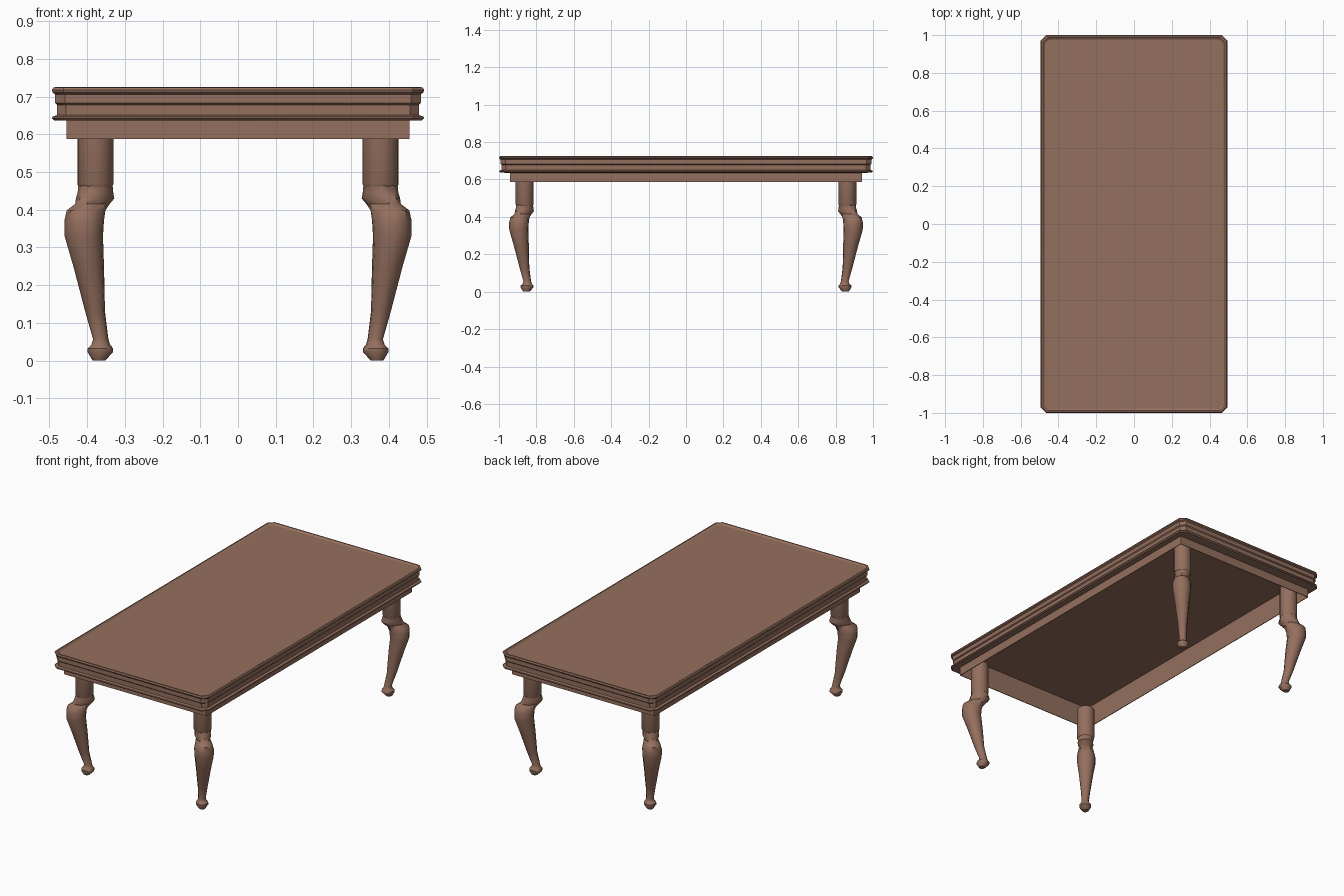
import bpy, bmesh, math

if "Cube" in bpy.data.objects:
    bpy.data.objects.remove(bpy.data.objects["Cube"])

wood = bpy.data.materials.new("brown wood")
wood.diffuse_color = (0.30, 0.16, 0.112, 1)
wood.use_nodes = True
wood.node_tree.nodes["Principled BSDF"].inputs["Base Color"].default_value = wood.diffuse_color


def loft(name, rings, smooth=35, caps=True):
    """Skin a list of equal-length point rings, optionally capping both ends."""
    bm = bmesh.new()
    loops = [[bm.verts.new(p) for p in ring] for ring in rings]
    n = len(loops[0])
    for a, b in zip(loops, loops[1:]):
        for i in range(n):
            j = (i + 1) % n
            bm.faces.new((a[i], a[j], b[j], b[i]))
    if caps:
        bm.faces.new(loops[0][::-1])
        bm.faces.new(loops[-1])
    bmesh.ops.recalc_face_normals(bm, faces=bm.faces)
    mesh = bpy.data.meshes.new(name)
    bm.to_mesh(mesh)
    bm.free()
    mesh.materials.append(wood)
    obj = bpy.data.objects.new(name, mesh)
    bpy.context.collection.objects.link(obj)
    bpy.ops.object.select_all(action='DESELECT')
    obj.select_set(True)
    bpy.context.view_layer.objects.active = obj
    bpy.ops.object.shade_smooth_by_angle(angle=math.radians(smooth))
    return obj


def slab_ring(hx, hy, c, z):
    """Rectangle with small corner chamfers."""
    return [(hx - c, -hy, z), (hx, -hy + c, z), (hx, hy - c, z), (hx - c, hy, z),
            (-hx + c, hy, z), (-hx, hy - c, z), (-hx, -hy + c, z), (-hx + c, -hy, z)]


# Moulded table top: hollow underneath, (inset, height) profile outside, recessed panel on top
top_profile = [(0.030, 0.636), (0.006, 0.637), (0.000, 0.643), (0.002, 0.647),
               (0.014, 0.651), (0.014, 0.678), (0.009, 0.683), (0.009, 0.706),
               (0.002, 0.711), (0.000, 0.717), (0.004, 0.724), (0.012, 0.725),
               (0.022, 0.717)]
hollow = [slab_ring(0.451, 0.936, 0.002, z) for z in (0.713, 0.636)]
loft("table_top", hollow + [slab_ring(0.494 - i, 1.0 - i, 0.03 - 0.4 * i, z)
                            for i, z in top_profile])


# Apron: thin open frame under the top
def rect(inset, z):
    hx, hy = 0.455 - inset, 0.94 - inset
    return [(-hx, -hy, z), (hx, -hy, z), (hx, hy, z), (-hx, hy, z)]


loft("apron", [rect(0, 0.637), rect(0, 0.587), rect(0.004, 0.587), rect(0.004, 0.637)],
     caps=False)

# Cabriole leg sections: height, outward shift on x and y, diagonal radius, sideways radius
leg_sections = [(0.000, -0.009, 0.017, 0.017), (0.022, -0.013, 0.035, 0.033),
                (0.032, -0.013, 0.035, 0.033), (0.042, -0.014, 0.026, 0.024),
                (0.056, -0.014, 0.021, 0.020), (0.130, 0.001, 0.027, 0.026),
                (0.250, 0.018, 0.042, 0.040), (0.330, 0.031, 0.052, 0.051),
                (0.370, 0.030, 0.054, 0.052), (0.398, 0.025, 0.057, 0.045),
                (0.415, 0.008, 0.054, 0.036), (0.430, 0.001, 0.057, 0.044),
                (0.445, 0.000, 0.052, 0.042), (0.464, 0.000, 0.046, 0.046)]
PX, PY = 0.378, 0.863


def leg_ring(sx, sy, z, shift, rd, rl, n=10):
    """Oval ring whose long axis points to the table corner."""
    pts = []
    for k in range(n):
        a = math.tau * k / n
        d, s = rd * math.cos(a), rl * math.sin(a)
        h = math.sqrt(0.5)
        pts.append((sx * (PX + shift + (d - s) * h), sy * (PY + shift + (d + s) * h), z))
    return pts


for sx, sy, place in ((-1, -1, "front_left"), (1, -1, "front_right"),
                      (-1, 1, "back_left"), (1, 1, "back_right")):
    loft(place + "_leg", [leg_ring(sx, sy, *s) for s in leg_sections], 40)
    # Round post joining the leg to the frame
    loft(place + "_post", [leg_ring(sx, sy, z, 0, r, r, 16)
                           for z, r in ((0.462, 0.045), (0.468, 0.048), (0.645, 0.048))], 40)
